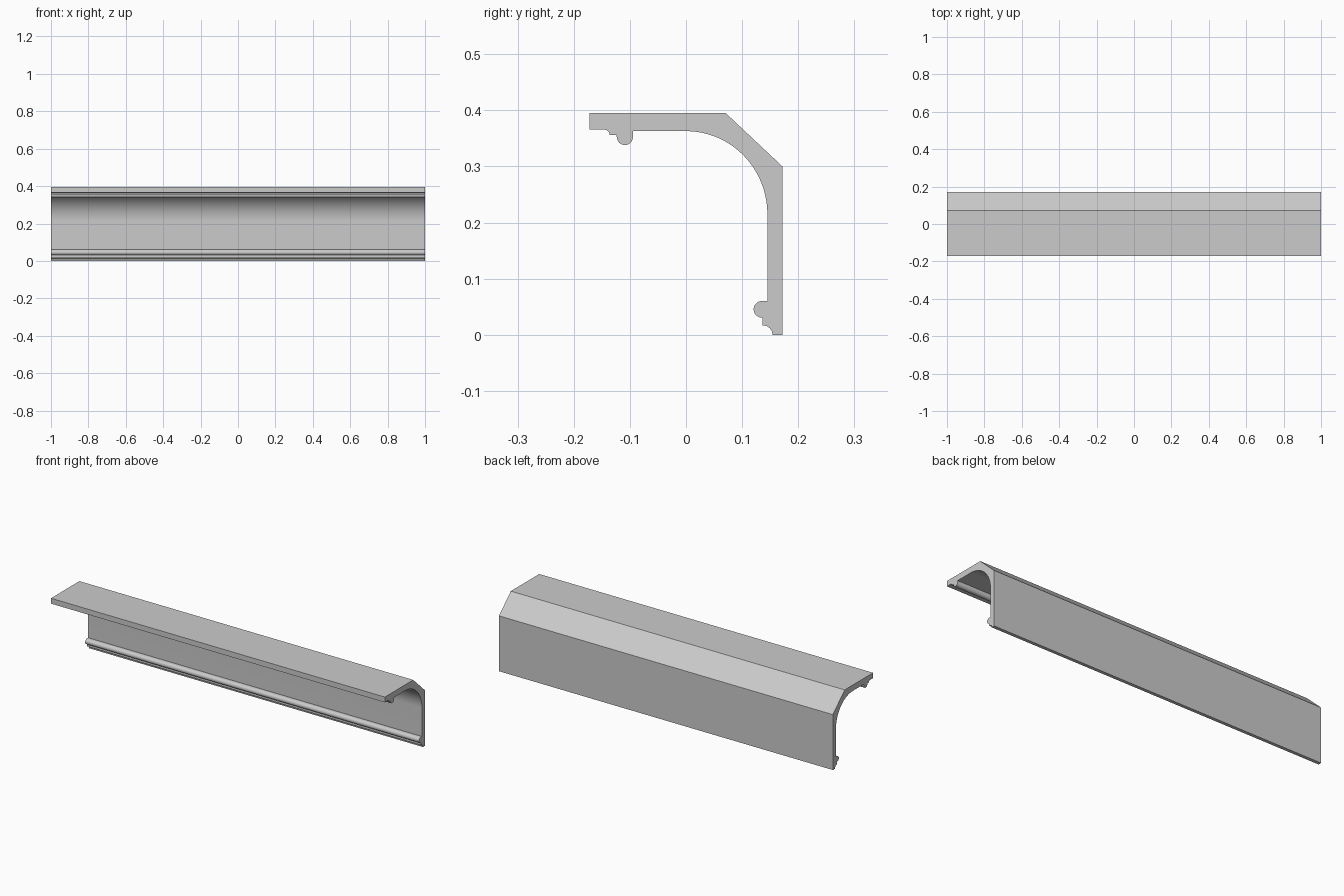
import bpy, bmesh
from math import sin, cos, radians

if "Cube" in bpy.data.objects:
    bpy.data.objects.remove(bpy.data.objects["Cube"])

def arc(cy, cz, ry, rz, a0, a1, n):
    """Points on an elliptical arc in the y-z plane."""
    angles = [radians(a0 + (a1 - a0) * i / n) for i in range(n + 1)]
    return [(cy + ry * cos(a), cz + rz * sin(a)) for a in angles]

# Outer back: top, chamfer and wall face
profile = [(-0.172, 0.395), (0.071, 0.395), (0.172, 0.300), (0.172, 0.0)]
# Lower edge: small cove, fillet, bead
profile += [(0.154, 0.0)]
profile += arc(0.136, 0.001, 0.018, 0.016, 0, 90, 8)
profile += [(0.136, 0.0305)]
profile += arc(0.136, 0.0455, 0.0155, 0.015, 270, 90, 16)
profile += [(0.145, 0.0605)]
# Main concave sweep
profile += arc(0.0, 0.215, 0.145, 0.148, 0, 90, 32)
# Upper edge: bead, fillet, small cove
profile += [(-0.0945, 0.363)]
profile += arc(-0.109, 0.353, 0.0145, 0.0148, 0, -180, 16)
profile += [(-0.1235, 0.356), (-0.136, 0.356)]
profile += arc(-0.1465, 0.356, 0.0105, 0.010, 0, 90, 8)[1:]
profile += [(-0.172, 0.366)]

# Extrude the section along x
bm = bmesh.new()
face = bm.faces.new([bm.verts.new((-1, y, z)) for y, z in profile])
new = bmesh.ops.extrude_face_region(bm, geom=[face], use_keep_orig=True)["geom"]
bmesh.ops.translate(bm, vec=(2, 0, 0), verts=[v for v in new if isinstance(v, bmesh.types.BMVert)])
bmesh.ops.remove_doubles(bm, verts=bm.verts, dist=1e-5)
bmesh.ops.recalc_face_normals(bm, faces=bm.faces)
mesh = bpy.data.meshes.new("cornice_moulding")
bm.to_mesh(mesh)
bm.free()

cornice = bpy.data.objects.new("cornice_moulding", mesh)
bpy.context.collection.objects.link(cornice)
bpy.context.view_layer.objects.active = cornice
cornice.select_set(True)
bpy.ops.object.shade_smooth_by_angle(angle=radians(30))
